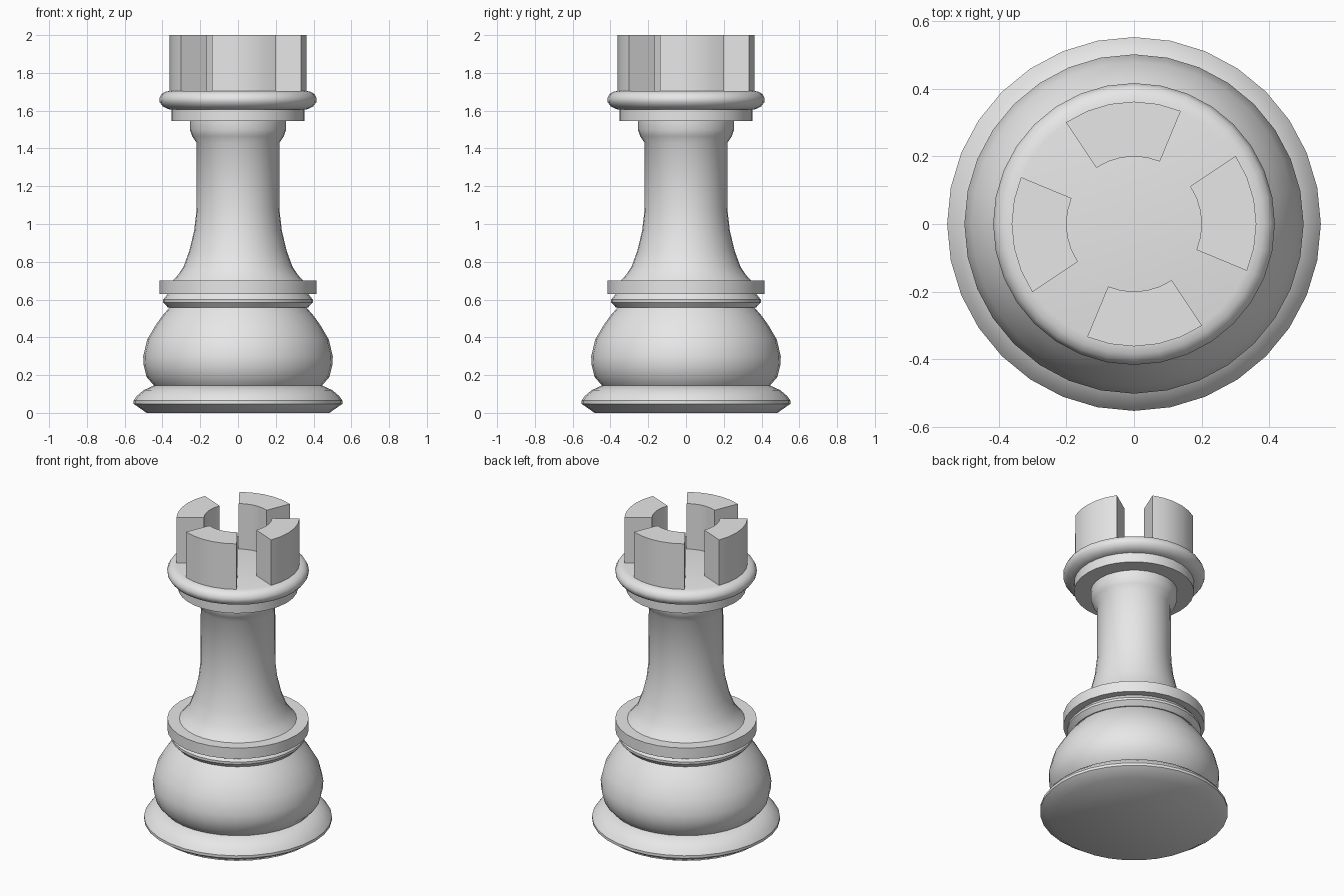
import bpy
import bmesh
import math

cube = bpy.data.objects.get("Cube")
if cube:
    bpy.data.objects.remove(cube, do_unlink=True)

SEGMENTS = 32
STEP = math.tau / SEGMENTS

grey = bpy.data.materials.new("light_grey")
grey.use_nodes = True
grey.diffuse_color = (0.8, 0.8, 0.8, 1)
grey.node_tree.nodes["Principled BSDF"].inputs["Base Color"].default_value = (0.8, 0.8, 0.8, 1)


def finish(name, bm, angle=35):
    """Turn a bmesh into a smooth-shaded object that keeps its sharp edges."""
    bmesh.ops.recalc_face_normals(bm, faces=bm.faces)
    mesh = bpy.data.meshes.new(name)
    bm.to_mesh(mesh)
    bm.free()
    mesh.materials.append(grey)
    obj = bpy.data.objects.new(name, mesh)
    bpy.context.collection.objects.link(obj)
    bpy.ops.object.select_all(action="DESELECT")
    obj.select_set(True)
    bpy.context.view_layer.objects.active = obj
    bpy.ops.object.shade_smooth_by_angle(angle=math.radians(angle))
    return obj


def turned(name, profile):
    """Lathe a (radius, height) profile around z and cap both ends."""
    bm = bmesh.new()
    rings = [[bm.verts.new((r * math.cos(i * STEP), r * math.sin(i * STEP), z))
              for i in range(SEGMENTS)] for r, z in profile]
    for low, high in zip(rings, rings[1:]):
        for i in range(SEGMENTS):
            j = (i + 1) % SEGMENTS
            bm.faces.new((low[i], low[j], high[j], high[i]))
    bm.faces.new(rings[0])
    bm.faces.new(rings[-1])
    return finish(name, bm)


def battlement(name, first_step, inner=0.2, outer=0.362, bottom=1.7, top=2.0):
    """Curved block five lathe steps wide."""
    bm = bmesh.new()
    angles = [(first_step + i) * STEP for i in range(6)]
    rim = [(r * math.cos(a), r * math.sin(a), bottom)
           for r, arc in ((outer, angles), (inner, angles[::-1])) for a in arc]
    base = bm.faces.new([bm.verts.new(p) for p in rim])
    lifted = bmesh.ops.extrude_face_region(bm, geom=[base], use_keep_orig=True)
    verts = [v for v in lifted["geom"] if isinstance(v, bmesh.types.BMVert)]
    bmesh.ops.translate(bm, verts=verts, vec=(0, 0, top - bottom))
    return finish(name, bm)


# Foot and rounded lower body
turned("foot", [(0.484, 0), (0.553, 0.048), (0.553, 0.065), (0.535, 0.09),
                (0.5, 0.12), (0.445, 0.145)])
turned("bulb", [(0.445, 0.145), (0.484, 0.19), (0.499, 0.25), (0.502, 0.3),
                (0.48, 0.39), (0.435, 0.466), (0.4, 0.515), (0.363, 0.557)])

# Rings between the body and the column
turned("lower_ring", [(0.37, 0.557), (0.396, 0.585), (0.396, 0.6), (0.37, 0.632)])
turned("lower_disc", [(0.416, 0.63), (0.416, 0.7)])

# Flared column
turned("column", [(0.345, 0.7), (0.318, 0.73), (0.288, 0.775), (0.257, 0.86),
                  (0.232, 0.965), (0.22, 1.07), (0.219, 1.43), (0.243, 1.465),
                  (0.255, 1.5), (0.255, 1.545)])

# Collar and rounded platform
turned("collar", [(0.353, 1.545), (0.353, 1.61)])
turned("platform", [(0.365, 1.607), (0.398, 1.622), (0.415, 1.645), (0.417, 1.665),
                    (0.405, 1.688), (0.385, 1.7), (0.36, 1.705)])

# Four battlements
for n, side in enumerate(("left", "back", "right", "front")):
    battlement("battlement_" + side, n * SEGMENTS // 4 - 2)
